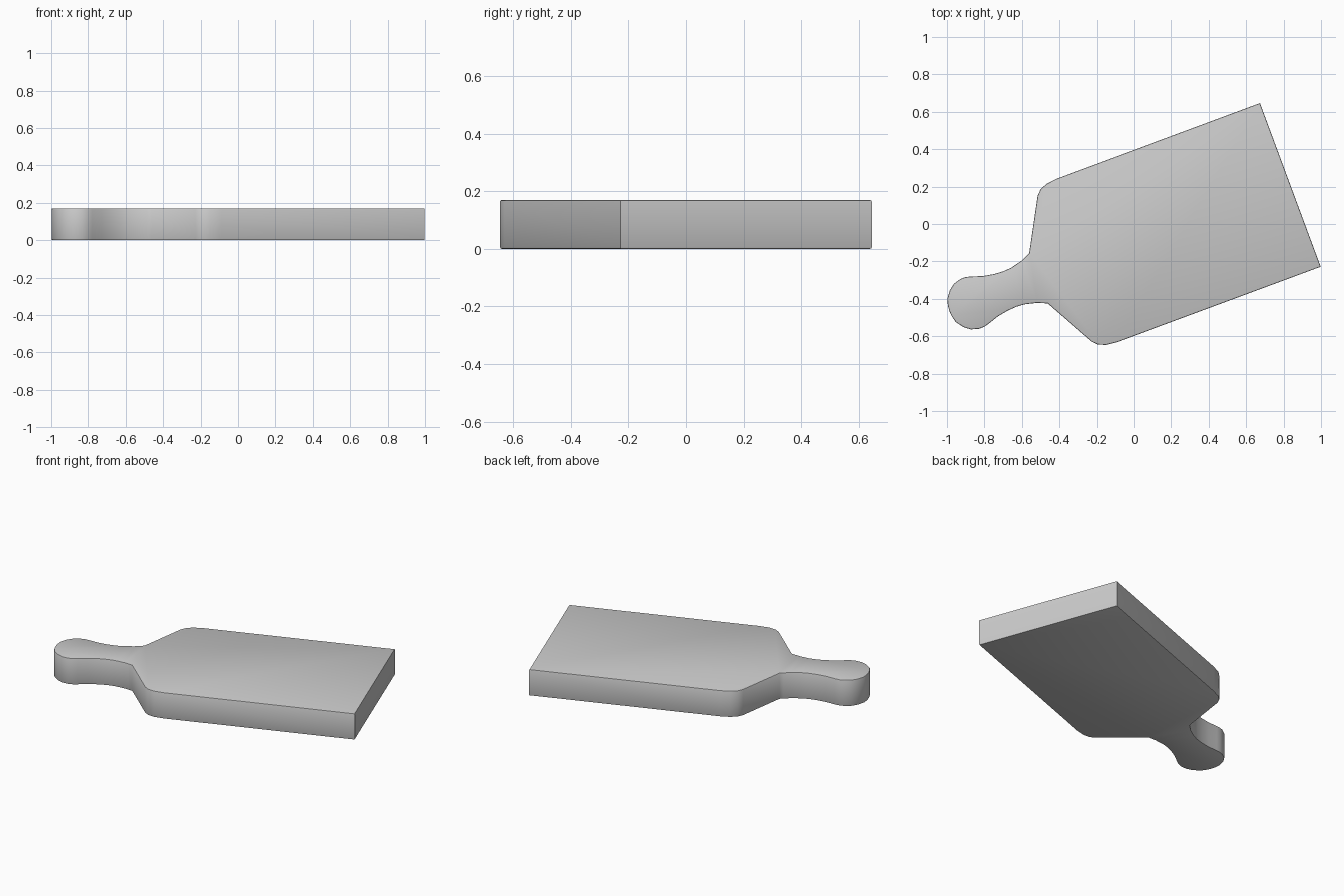
import bpy, bmesh
from math import radians, cos, sin

if "Cube" in bpy.data.objects:
    bpy.data.objects.remove(bpy.data.objects["Cube"])

HEIGHT = 0.17
TILT = radians(20.35)

# Half outline of the board (along axis, half width), handle tip to square end
half = [(-1.089, 0.0), (-1.086, 0.032), (-1.077, 0.066), (-1.047, 0.106),
        (-1.015, 0.130), (-0.975, 0.142), (-0.945, 0.142), (-0.917, 0.135),
        (-0.856, 0.115), (-0.795, 0.104), (-0.745, 0.101), (-0.700, 0.104),
        (-0.635, 0.120), (-0.605, 0.133), (-0.583, 0.142),
        (-0.433, 0.416), (-0.407, 0.442), (-0.367, 0.459), (-0.304, 0.466),
        (0.855, 0.4665)]
outline = half + [(u, -v) for u, v in reversed(half[1:])]

# Tilt the outline and centre it
c, s = cos(TILT), sin(TILT)
pts = [(u * c - v * s, u * s + v * c) for u, v in outline]
cx = (min(p[0] for p in pts) + max(p[0] for p in pts)) / 2
cy = (min(p[1] for p in pts) + max(p[1] for p in pts)) / 2

# Extrude the outline into a slab
bm = bmesh.new()
bottom = bm.faces.new([bm.verts.new((x - cx, y - cy, 0)) for x, y in pts])
ext = bmesh.ops.extrude_face_region(bm, geom=[bottom], use_keep_orig=True)
top = [g for g in ext["geom"] if isinstance(g, bmesh.types.BMVert)]
bmesh.ops.translate(bm, vec=(0, 0, HEIGHT), verts=top)
bmesh.ops.recalc_face_normals(bm, faces=bm.faces)

# Slightly eased rims on the top and bottom
rims = [e for e in bm.edges if abs(e.verts[0].co.z - e.verts[1].co.z) < 1e-5]
bmesh.ops.bevel(bm, geom=rims, offset=0.006, segments=2, profile=0.5,
                affect='EDGES', clamp_overlap=True)
bmesh.ops.recalc_face_normals(bm, faces=bm.faces)

mesh = bpy.data.meshes.new("paddle_board")
bm.to_mesh(mesh)
bm.free()
board = bpy.data.objects.new("paddle_board", mesh)
bpy.context.collection.objects.link(board)
bpy.context.view_layer.objects.active = board
board.select_set(True)
bpy.ops.object.shade_smooth_by_angle(angle=radians(40))
